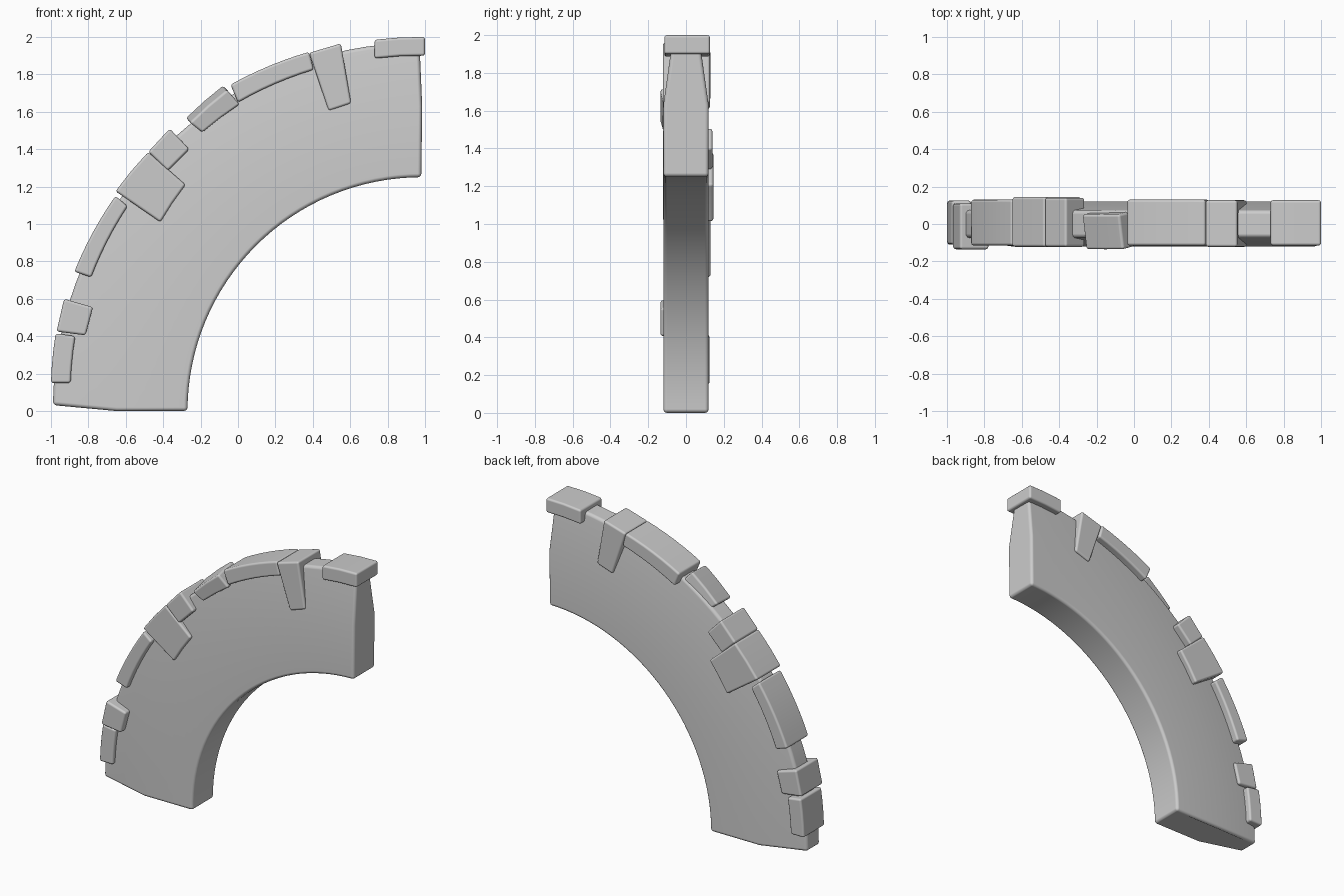
import bpy, bmesh
from math import sin, cos, pi, atan2, hypot, radians
from mathutils import Matrix, Vector

if "Cube" in bpy.data.objects:
    bpy.data.objects.remove(bpy.data.objects["Cube"])

CX = 0.98  # arch centre, on the ground line


def polar(x, z):
    return hypot(CX - x, z), atan2(z, CX - x)


def point(r, t, y):
    return Vector((CX - r * cos(t), y, r * sin(t)))


def loft(name, rings, bevel):
    """Skin a row of equal rings, cap both ends and soften the edges."""
    bm = bmesh.new()
    rows = [[bm.verts.new(p) for p in ring] for ring in rings]
    n = len(rows[0])
    for a, b in zip(rows, rows[1:]):
        for i in range(n):
            j = (i + 1) % n
            bm.faces.new((a[i], a[j], b[j], b[i]))
    bm.faces.new(rows[0])
    bm.faces.new(rows[-1])
    bmesh.ops.recalc_face_normals(bm, faces=bm.faces)
    for f in bm.faces:
        f.smooth = True
    mesh = bpy.data.meshes.new(name)
    bm.to_mesh(mesh)
    bm.free()
    obj = bpy.data.objects.new(name, mesh)
    bpy.context.collection.objects.link(obj)
    mod = obj.modifiers.new("soft_edges", "BEVEL")
    mod.width = bevel
    mod.segments = 3
    mod.limit_method = "ANGLE"
    mod.angle_limit = radians(30)
    mod.harden_normals = True
    return obj


# Arch body: profile narrows toward the outer rim, ends are slightly trimmed
# (radius, half thickness, trim at the foot, trim at the top)
half = [(1.25, 0.12, 0, 0), (1.63, 0.12, 0, -0.003), (1.97, 0.072, 0.016, 0.005)]
profile = [(r, -w, a, b) for r, w, a, b in half]
profile += [(r, w, a, b) for r, w, a, b in reversed(half)]
STEPS = 32
loft("arch_body",
     [[point(r, a + (pi / 2 - b - a) * k / STEPS, y) for r, y, a, b in profile]
      for k in range(STEPS + 1)], 0.02)


def stone(name, corners, y0, y1, steps=1, lean=0):
    """Rim stone from outer start, outer end, inner end, inner start."""
    o0, o1, i1, i0 = [polar(*c) for c in corners]

    def mix(p, q, f):
        return p[0] + (q[0] - p[0]) * f, p[1] + (q[1] - p[1]) * f

    rings = []
    for k in range(steps + 1):
        o, i = mix(o0, o1, k / steps), mix(i0, i1, k / steps)
        rings.append([point(*o, y0), point(*o, y1), point(*i, y1), point(*i, y0)])
    if lean:
        pts = [p for ring in rings for p in ring]
        mid = sum(pts, Vector()) / len(pts)
        axis = rings[-1][0] - rings[0][0]
        rot = Matrix.Rotation(radians(lean), 3, axis)
        rings = [[mid + rot @ (p - mid) for p in ring] for ring in rings]
    loft(name, rings, 0.014)


# Rim stones, from the foot to the top
stone("foot_stone", [(-1, .15), (-.975, .415), (-.87, .4), (-.895, .15)], -.11, .125, 3)
stone("small_low_stone", [(-.97, .425), (-.93, .6), (-.775, .555), (-.815, .405)], -.135, .11)
stone("long_low_stone", [(-.875, .745), (-.655, 1.15), (-.59, 1.095), (-.785, .715)], -.115, .13, 6)
stone("large_stone", [(-.655, 1.175), (-.48, 1.385), (-.28, 1.21), (-.415, 1.01)], -.122, .145, 2)
stone("small_middle_stone", [(-.48, 1.385), (-.365, 1.51), (-.26, 1.4), (-.375, 1.285)], -.122, .14)
stone("leaning_stone", [(-.27, 1.555), (-.07, 1.73), (0, 1.65), (-.2, 1.5)], -.13, .06, 2, 10)
stone("long_high_stone", [(-.04, 1.745), (.38, 1.92), (.405, 1.825), (0, 1.65)], -.115, .13, 6)
stone("wedge_stone", [(.38, 1.915), (.55, 1.965), (.605, 1.645), (.485, 1.605)], -.122, .127)
stone("top_stone", [(.73, 1.985), (1, 2), (1, 1.9), (.73, 1.885)], -.115, .127, 2)
